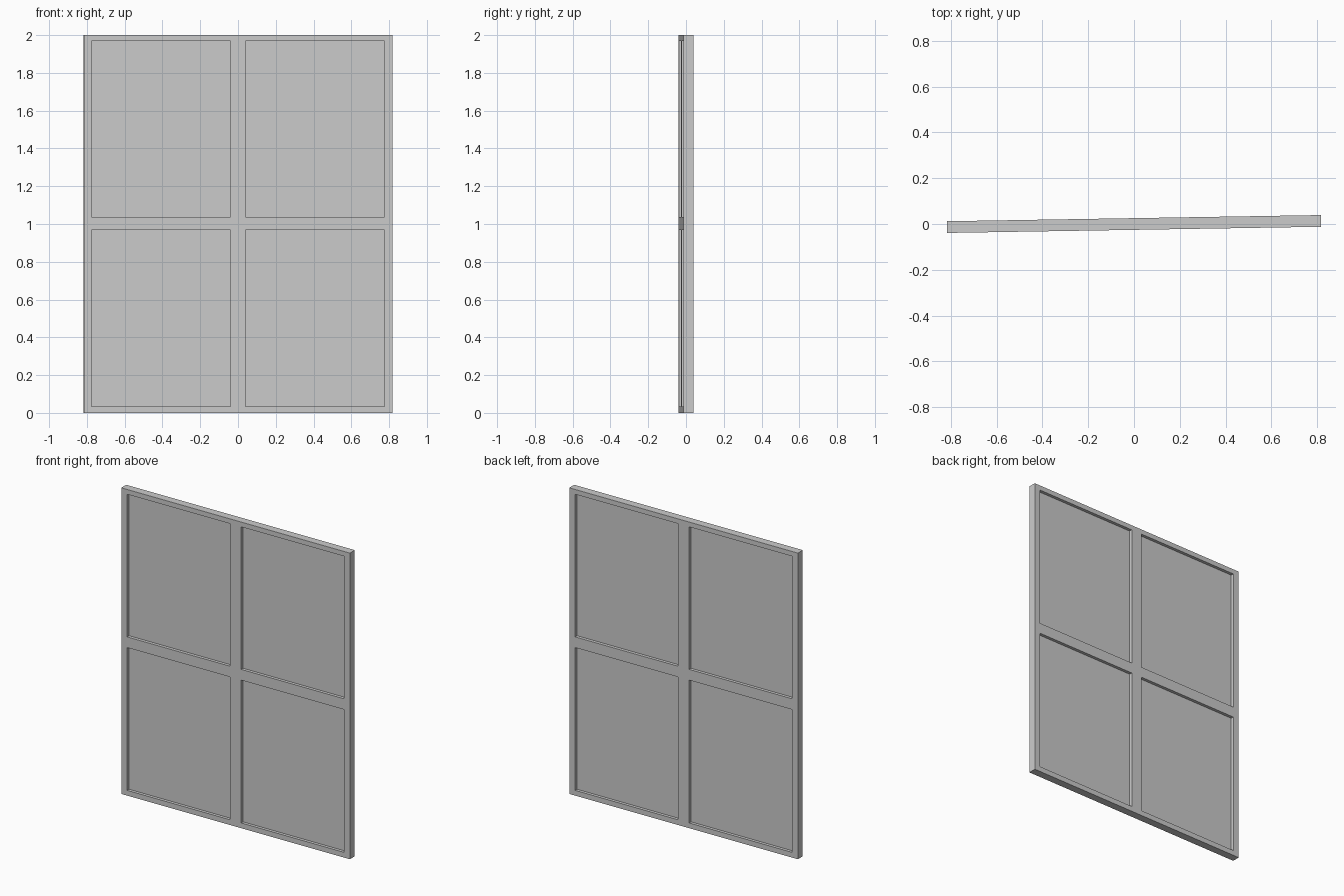
import bpy, bmesh
from mathutils import Matrix

if "Cube" in bpy.data.objects:
    bpy.data.objects.remove(bpy.data.objects["Cube"])

HALF_W, THICK, PANE_T = 0.817, 0.051, 0.011
TURN = Matrix.Rotation(0.0165, 4, 'Z')      # whole window is turned slightly

# bar edges: odd-numbered cells in both directions are openings
XS = [-HALF_W, -0.775, -0.04, 0.04, 0.775, HALF_W]
ZS = [0.0, 0.034, 0.967, 1.037, 1.968, 2.0]


def grid_slab(name, thickness, want_cell):
    """Upright slab made of the chosen grid cells, thickened about y = 0."""
    bm = bmesh.new()
    v = [[bm.verts.new((x, 0, z)) for z in ZS] for x in XS]
    for i in range(5):
        for j in range(5):
            if want_cell(i % 2 == 1 and j % 2 == 1):
                bm.faces.new((v[i][j], v[i + 1][j], v[i + 1][j + 1], v[i][j + 1]))
    bmesh.ops.delete(bm, geom=[p for p in bm.verts if not p.link_faces], context='VERTS')
    mesh = bpy.data.meshes.new(name)
    bm.to_mesh(mesh)
    bm.free()
    obj = bpy.data.objects.new(name, mesh)
    bpy.context.collection.objects.link(obj)
    obj.matrix_world = TURN
    mod = obj.modifiers.new("thickness", 'SOLIDIFY')
    mod.thickness = thickness
    mod.offset = 0
    return obj


# outer frame with cross bars
grid_slab("window_frame", THICK, lambda opening: not opening)
# four panes recessed on both sides
grid_slab("window_panes", PANE_T, lambda opening: opening)
